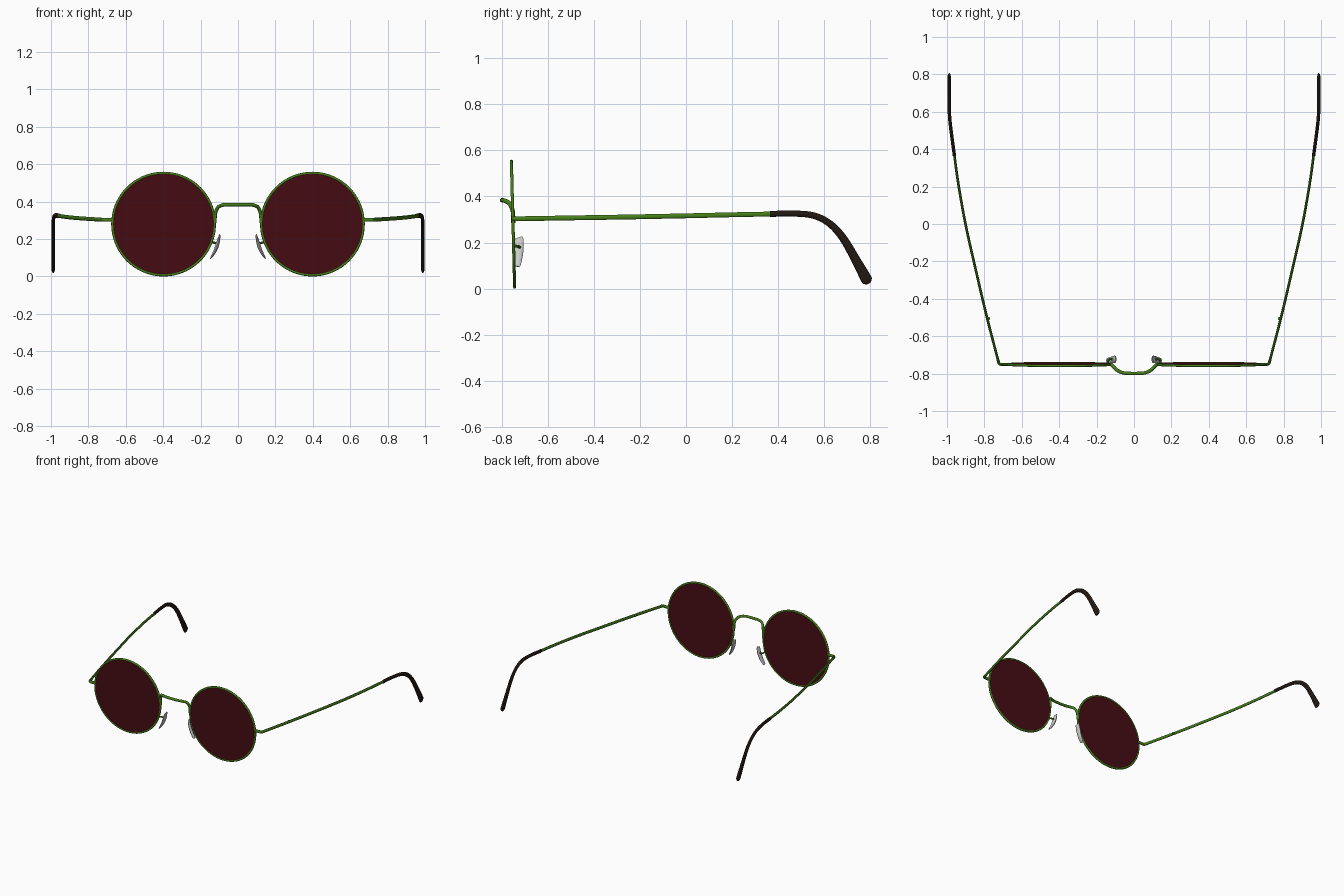
import bpy, bmesh, math
from mathutils import Vector

if "Cube" in bpy.data.objects:
    bpy.data.objects.remove(bpy.data.objects["Cube"])


def material(name, rgb):
    m = bpy.data.materials.new(name)
    m.diffuse_color = (*rgb, 1)
    m.use_nodes = True
    m.node_tree.nodes["Principled BSDF"].inputs["Base Color"].default_value = m.diffuse_color
    return m


GREEN = material("green_metal", (0.06, 0.21, 0.01))
RED = material("dark_red_glass", (0.06, 0.004, 0.007))
BROWN = material("dark_brown_tip", (0.016, 0.009, 0.006))


def finish(ob, name, mat=None, mirror=True):
    ob.name = name
    if mat:
        ob.data.materials.append(mat)
    bpy.ops.object.select_all(action='DESELECT')
    ob.select_set(True)
    bpy.context.view_layer.objects.active = ob
    bpy.ops.object.transform_apply(location=True, rotation=True, scale=True)
    bpy.ops.object.shade_smooth_by_angle(angle=math.radians(40))
    if mirror:
        ob.modifiers.new("mirror", 'MIRROR').use_mirror_merge = False
    return ob


def smooth_path(pts, steps):
    """Catmull-Rom through tuples (x, y, z, half_width, half_height)."""
    p = [pts[0]] + pts + [pts[-1]]
    out = []
    for i in range(1, len(p) - 2):
        for s in range(steps):
            t = s / steps
            out.append([0.5 * (2 * b + (c - a) * t + (2 * a - 5 * b + 4 * c - d) * t * t
                               + (3 * b - a - 3 * c + d) * t ** 3)
                        for a, b, c, d in zip(*p[i - 1:i + 3])])
    return out + [list(pts[-1])]


def sweep(name, pts, mat, ref, sides=10, steps=5, mirror=True):
    """Elliptical tube along a path, width measured across tangent x ref."""
    path = smooth_path(pts, steps)
    bm = bmesh.new()
    rings = []
    for i, q in enumerate(path):
        tan = (Vector(path[min(i + 1, len(path) - 1)][:3]) - Vector(path[max(i - 1, 0)][:3])).normalized()
        a = tan.cross(Vector(ref)).normalized()
        b = a.cross(tan)
        rings.append([bm.verts.new(Vector(q[:3])
                      + a * q[3] * math.cos(k * math.tau / sides)
                      + b * q[4] * math.sin(k * math.tau / sides)) for k in range(sides)])
    for r0, r1 in zip(rings, rings[1:]):
        for k in range(sides):
            j = (k + 1) % sides
            bm.faces.new((r0[k], r0[j], r1[j], r1[k]))
    bm.faces.new(rings[0])
    bm.faces.new(rings[-1])
    bmesh.ops.recalc_face_normals(bm, faces=bm.faces)
    me = bpy.data.meshes.new(name)
    bm.to_mesh(me)
    bm.free()
    ob = bpy.data.objects.new(name, me)
    bpy.context.collection.objects.link(ob)
    return finish(ob, name, mat, mirror)


# lenses and rims, leaning slightly forward at the top
CENTRE, TILT = (0.398, -0.751, 0.28), (math.pi / 2 + 0.026, 0, 0)
bpy.ops.mesh.primitive_cylinder_add(vertices=72, radius=0.273, depth=0.009, location=CENTRE, rotation=TILT)
finish(bpy.context.object, "lens", RED)
bpy.ops.mesh.primitive_torus_add(major_radius=0.273, minor_radius=0.007, major_segments=72,
                                 minor_segments=10, location=CENTRE, rotation=TILT)
finish(bpy.context.object, "rim", GREEN)

# arched bridge
R = 0.0095
half = [(0.124, -0.75, 0.285), (0.121, -0.752, 0.335), (0.108, -0.765, 0.368), (0.085, -0.785, 0.381),
        (0.05, -0.797, 0.384)]
bridge = [(*p, R, R) for p in half] + [(0, -0.799, 0.384, R, R)] + \
         [(-x, y, z, R, R) for x, y, z in reversed(half)]
sweep("bridge", bridge, GREEN, (0, 1, 0), mirror=False)

# end pieces joining rims to the side arms
sweep("end_piece", [(0.668, -0.75, 0.303, 0.008, 0.011), (0.70, -0.75, 0.303, 0.008, 0.011),
                    (0.719, -0.748, 0.303, 0.008, 0.011), (0.727, -0.728, 0.303, 0.008, 0.011)],
      GREEN, (0, 0, 1))

# side arms
sweep("side_arm", [(0.725, -0.735, 0.303, 0.007, 0.011), (0.786, -0.5, 0.307, 0.007, 0.011),
                   (0.845, -0.25, 0.311, 0.007, 0.011), (0.901, 0.0, 0.316, 0.007, 0.011),
                   (0.94, 0.22, 0.321, 0.007, 0.011), (0.962, 0.38, 0.324, 0.007, 0.011)],
      GREEN, (0, 0, 1))

# curved ear tips
sweep("ear_tip", [(0.96, 0.365, 0.324, 0.009, 0.013), (0.973, 0.46, 0.326, 0.009, 0.013),
                  (0.984, 0.55, 0.318, 0.009, 0.014), (0.988, 0.62, 0.285, 0.009, 0.015),
                  (0.988, 0.68, 0.222, 0.009, 0.017), (0.988, 0.74, 0.12, 0.009, 0.02),
                  (0.988, 0.782, 0.043, 0.009, 0.024), (0.988, 0.79, 0.029, 0.007, 0.018),
                  (0.988, 0.794, 0.022, 0.003, 0.008)],
      BROWN, (0, 0, 1), sides=12)

# hinge screws
bpy.ops.mesh.primitive_uv_sphere_add(segments=12, ring_count=8, radius=0.009, location=(0.778, -0.505, 0.307))
finish(bpy.context.object, "hinge_screw", GREEN)

# nose pads and their wire stems
sweep("nose_pad", [(0.098, -0.725, 0.223, 0.002, 0.012), (0.099, -0.724, 0.216, 0.005, 0.018),
                   (0.107, -0.724, 0.18, 0.009, 0.02), (0.121, -0.727, 0.14, 0.009, 0.018),
                   (0.141, -0.731, 0.104, 0.005, 0.014), (0.147, -0.732, 0.096, 0.002, 0.009)],
      None, (0, 1, 0), sides=14)
sweep("pad_stem", [(0.142, -0.748, 0.186, 0.006, 0.006), (0.138, -0.728, 0.183, 0.006, 0.006),
                   (0.125, -0.722, 0.18, 0.006, 0.006), (0.108, -0.725, 0.178, 0.006, 0.006)],
      GREEN, (0, 0, 1), sides=8)
